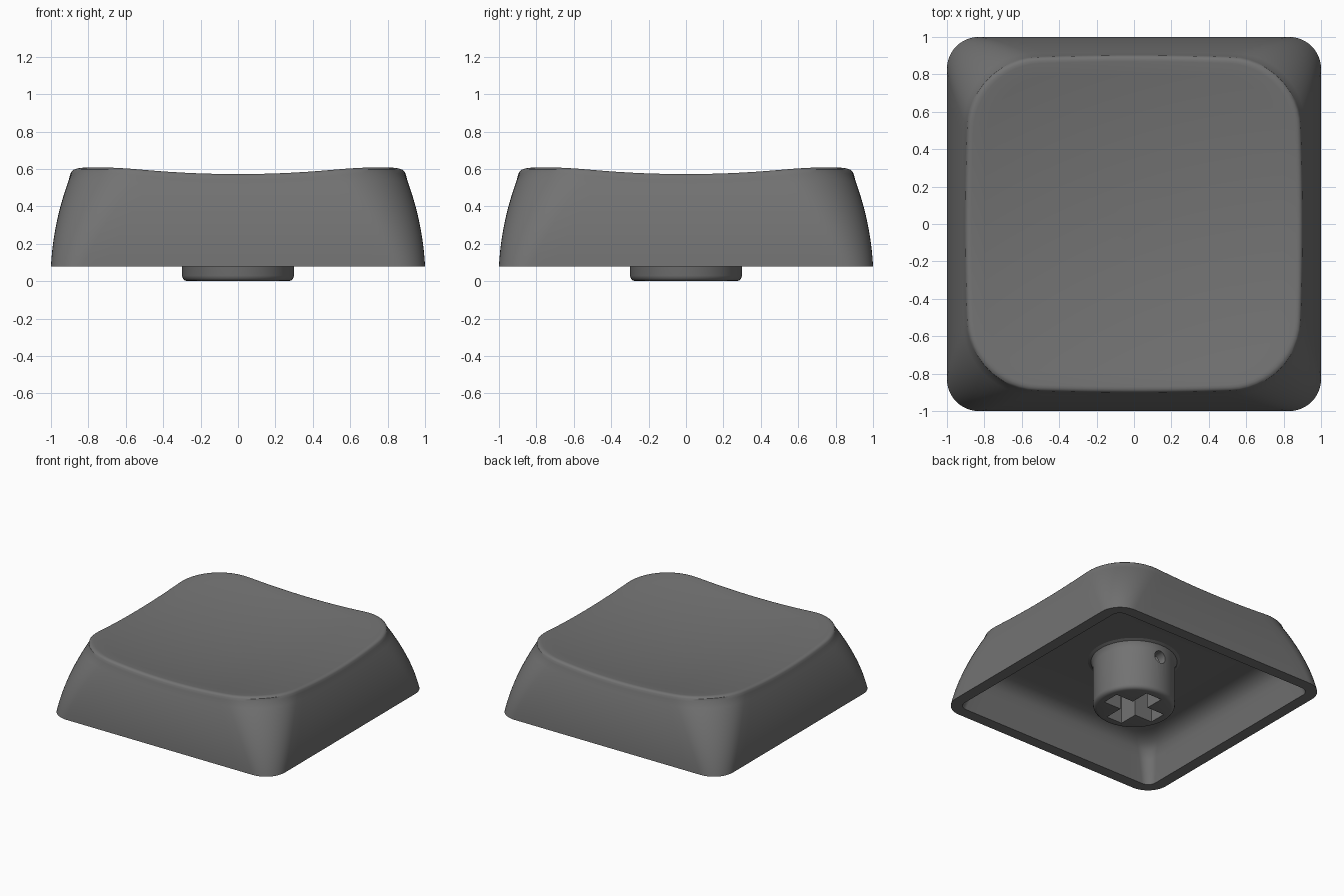
import bpy, bmesh
from math import sin, cos, pi, radians

if "Cube" in bpy.data.objects:
    bpy.data.objects.remove(bpy.data.objects["Cube"])

BASE = 0.08


def round_square(h, r, straight=14, arc=12):
    """Closed outline of a rounded square, same point count for any size."""
    pts = []
    c = h - r
    for q in range(4):
        quad = [(h, -c + 2 * c * i / straight) for i in range(straight)]
        quad += [(c + r * cos(a), c + r * sin(a))
                 for a in (pi / 2 * i / arc for i in range(arc))]
        for x, y in quad:
            for _ in range(q):
                x, y = -y, x
            pts.append((x, y))
    return pts


def loft(name, rings):
    """Bridge equal rings; both ends are closed with a fan."""
    bm = bmesh.new()
    loops = [[bm.verts.new(p) for p in ring] for ring in rings]
    n = len(loops[0])
    for a, b in zip(loops, loops[1:]):
        for i in range(n):
            j = (i + 1) % n
            bm.faces.new((a[i], a[j], b[j], b[i]))
    for loop in (loops[0], loops[-1]):
        mid = bm.verts.new((0, 0, sum(v.co.z for v in loop) / n))
        for i in range(n):
            bm.faces.new((loop[i], loop[(i + 1) % n], mid))
    bmesh.ops.recalc_face_normals(bm, faces=bm.faces)
    me = bpy.data.meshes.new(name)
    bm.to_mesh(me)
    bm.free()
    ob = bpy.data.objects.new(name, me)
    bpy.context.collection.objects.link(ob)
    return ob


def activate(ob):
    bpy.ops.object.select_all(action='DESELECT')
    ob.select_set(True)
    bpy.context.view_layer.objects.active = ob


def cut(ob, cutter):
    mod = ob.modifiers.new("cut", 'BOOLEAN')
    mod.operation = 'DIFFERENCE'
    mod.solver = 'EXACT'
    mod.object = cutter
    activate(ob)
    bpy.ops.object.modifier_apply(modifier=mod.name)
    bpy.data.objects.remove(cutter)


def dish(x, y):
    return 0.501 + 0.095 * (x * x + y * y)


def half_width(z):
    u = z - BASE
    return 1 - 0.05 * u - 0.34 * u * u


# Cap: cavity ceiling, cavity walls, rim, bulging outer walls, rounded lip, dished top
rings = []
for h, r, z in [(0.36, 0.1, 0.40), (0.72, 0.12, 0.40), (0.78, 0.12, 0.39), (0.83, 0.11, 0.36),
                (0.86, 0.10, 0.32), (0.875, 0.09, 0.26), (0.91, 0.07, BASE)]:
    rings.append([(x, y, z) for x, y in round_square(h, r)])

top = round_square(0.86, 0.35)
WALLS = 12
for s in range(WALLS + 1):
    t = s / WALLS
    ring = []
    for i, (tx, ty) in enumerate(top):
        z = BASE + t * (dish(tx, ty) - 0.03 - BASE)
        ring.append((*round_square(half_width(z), 0.17 + 0.2 * t)[i], z))
    rings.append(ring)

edge = rings[-1]
for inset, drop in [(0.004, 0.018), (0.012, 0.008), (0.023, 0.002), (0.036, 0)]:
    k = 1 - inset / 0.9
    rings.append([(x * k, y * k, dish(x * k, y * k) - drop) for x, y, _ in edge])
lip = rings[-1]
for s in range(1, 12):
    k = 1 - s / 12
    rings.append([(x * k, y * k, dish(x * k, y * k)) for x, y, _ in lip])
cap = loft("keycap_shell", rings)

# Stem: round post with softened foot and a fillet into the ceiling
SIDES = 64
profile = [(0.27, 0), (0.285, 0.005), (0.295, 0.015), (0.3, 0.03), (0.3, 0.34),
           (0.304, 0.37), (0.315, 0.39), (0.34, 0.401), (0.34, 0.43)]
stem = loft("switch_stem", [[(r * cos(2 * pi * i / SIDES), r * sin(2 * pi * i / SIDES), z)
                             for i in range(SIDES)] for r, z in profile])

# Cross-shaped socket in the stem
for sx, sy in ((0.45, 0.14), (0.14, 0.45)):
    bpy.ops.mesh.primitive_cube_add(size=1, location=(0, 0, 0.17))
    box = bpy.context.object
    box.scale = (sx, sy, 0.44)
    box.hide_render = True
    bpy.context.view_layer.update()
    cut(stem, box)

# Small vent hole in the back of the stem
bpy.ops.mesh.primitive_cylinder_add(vertices=24, radius=0.05, depth=0.3,
                                    location=(0, 0.3, 0.30), rotation=(pi / 2, 0, 0))
vent = bpy.context.object
vent.hide_render = True
bpy.context.view_layer.update()
cut(stem, vent)

# Dark grey plastic
plastic = bpy.data.materials.new("dark_plastic")
plastic.diffuse_color = (0.17, 0.17, 0.17, 1)
plastic.use_nodes = True
plastic.node_tree.nodes["Principled BSDF"].inputs["Base Color"].default_value = plastic.diffuse_color
for ob in (cap, stem):
    ob.data.materials.clear()
    ob.data.materials.append(plastic)
    activate(ob)
    bpy.ops.object.shade_smooth_by_angle(angle=radians(35))
